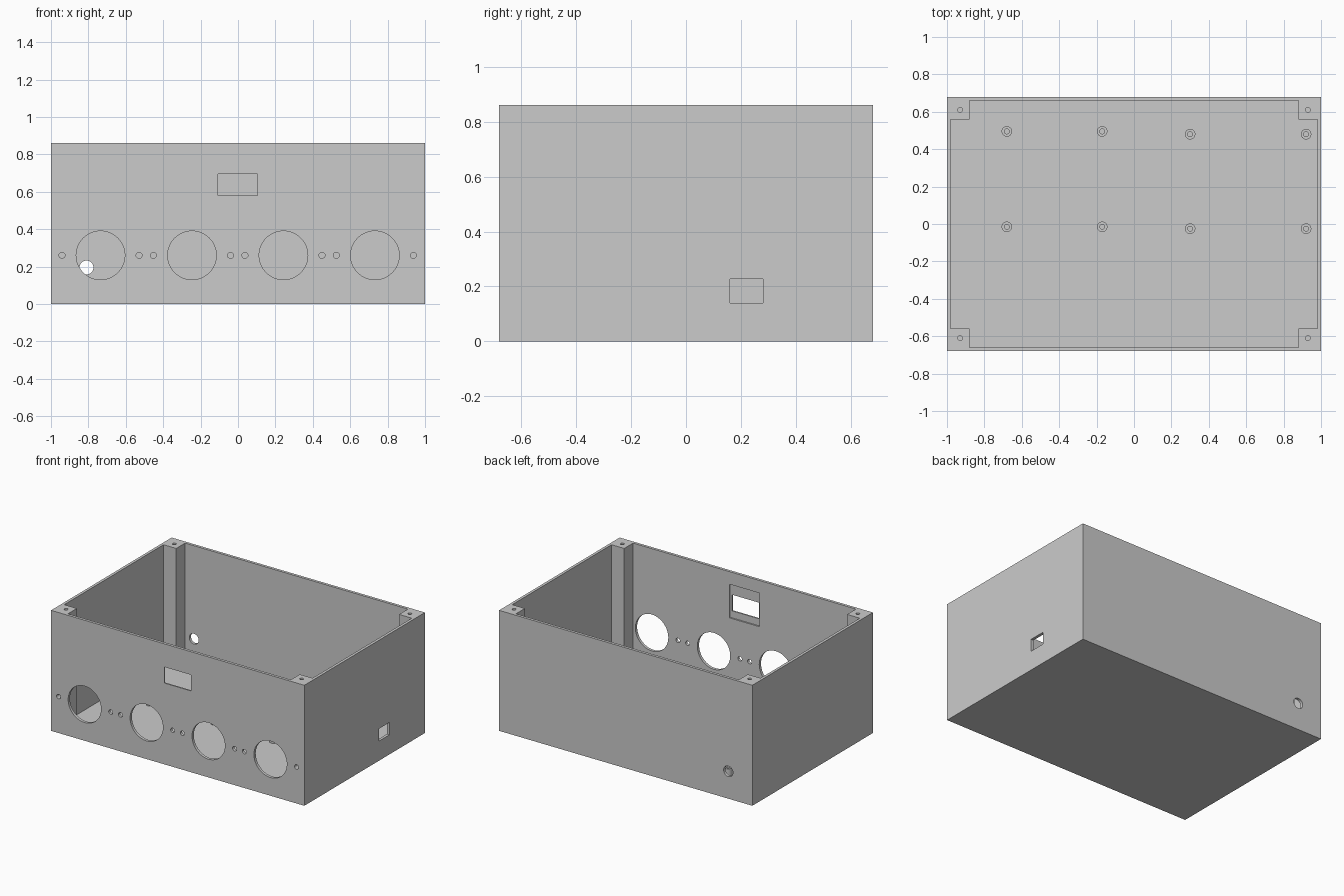
import bpy
import bmesh
from math import radians
from mathutils import Matrix, Vector

if "Cube" in bpy.data.objects:
    bpy.data.objects.remove(bpy.data.objects["Cube"])

W, D, H = 1.0, 0.68, 0.86      # half width, half depth, height
WALL, POST = 0.02, 0.12        # wall thickness, corner post size from outside

grey = bpy.data.materials.new("plain grey")
grey.use_nodes = True
colour = (0.6, 0.6, 0.6, 1)
grey.diffuse_color = colour
grey.node_tree.nodes["Principled BSDF"].inputs["Base Color"].default_value = colour


def finish(bm, name):
    bmesh.ops.recalc_face_normals(bm, faces=bm.faces)
    mesh = bpy.data.meshes.new(name)
    bm.to_mesh(mesh)
    bm.free()
    mesh.materials.append(grey)
    obj = bpy.data.objects.new(name, mesh)
    bpy.context.collection.objects.link(obj)
    return obj


def block(name, low, high):
    low, high = Vector(low), Vector(high)
    bm = bmesh.new()
    bmesh.ops.create_cube(bm, size=1, matrix=Matrix.Translation((low + high) / 2)
                          @ Matrix.Diagonal((*(high - low), 1)))
    return finish(bm, name)


def rod(name, centre, radius, length, along_y=False, sides=32):
    turn = Matrix.Rotation(radians(90 if along_y else 0), 4, 'X')
    bm = bmesh.new()
    bmesh.ops.create_cone(bm, cap_ends=True, segments=sides, radius1=radius, radius2=radius,
                          depth=length, matrix=Matrix.Translation(centre) @ turn)
    return finish(bm, name)


def prism(name, outline, bottom, top):
    bm = bmesh.new()
    face = bm.faces.new([bm.verts.new((x, y, bottom)) for x, y in outline])
    made = bmesh.ops.extrude_face_region(bm, geom=[face])["geom"]
    bmesh.ops.translate(bm, vec=(0, 0, top - bottom),
                        verts=[v for v in made if isinstance(v, bmesh.types.BMVert)])
    return finish(bm, name)


def carve(obj, cutters):
    # Cut every shape out, keep the result, then discard the cutters
    for cutter in cutters:
        cutter.hide_render = True
        mod = obj.modifiers.new("cut", 'BOOLEAN')
        mod.operation, mod.solver, mod.object = 'DIFFERENCE', 'EXACT', cutter
    bpy.context.view_layer.update()
    result = bpy.data.meshes.new_from_object(obj.evaluated_get(bpy.context.evaluated_depsgraph_get()))
    obj.modifiers.clear()
    obj.data = result
    for cutter in cutters:
        bpy.data.objects.remove(cutter)
    bpy.ops.object.select_all(action='DESELECT')
    obj.select_set(True)
    bpy.context.view_layer.objects.active = obj
    bpy.ops.object.shade_smooth_by_angle(angle=radians(30))


# Open box; the cavity outline leaves a square post in each corner
case = block("case", (-W, -D, 0), (W, D, H))
ix, iy, px, py = W - WALL, D - WALL, W - POST, D - POST
corner = [(ix, py), (px, py), (px, iy)]
outline = []
for sx, sy in ((1, 1), (-1, 1), (-1, -1), (1, -1)):
    points = [(sx * x, sy * y) for x, y in corner]
    outline += points if sx * sy > 0 else points[::-1]
cuts = [prism("cavity", outline, WALL, H + 0.1)]

# Lid screw holes in the posts
for sx in (-1, 1):
    for sy in (-1, 1):
        cuts.append(rod("lid_hole", (sx * 0.93, sy * 0.61, H), 0.013, 0.2))

# Four round front openings, each with a screw hole either side
for x in (-0.735, -0.246, 0.243, 0.732):
    cuts.append(rod("round_opening", (x, -D, 0.26), 0.13, 0.1, True, 64))
    for side in (-1, 1):
        cuts.append(rod("screw_hole", (x + side * 0.206, -D, 0.26), 0.016, 0.1, True))

# Display window with a wider recess on the inside
cuts.append(block("window", (-0.106, -D - 0.1, 0.58), (0.104, -D + 0.1, 0.695)))
cuts.append(block("window_recess", (-0.12, -D + 0.01, 0.53), (0.12, -D + 0.1, 0.77)))

# Cable hole in the back and socket opening in the left side
cuts.append(rod("cable_hole", (-0.81, D, 0.195), 0.037, 0.1, True))
cuts.append(block("socket", (W - 0.1, 0.16, 0.14), (W + 0.1, 0.28, 0.228)))
carve(case, cuts)

# Hollow standoffs for two circuit boards
TOP = 0.12
for xs, ys in (((-0.68, -0.17), (-0.015, 0.495)), ((0.30, 0.92), (-0.025, 0.48))):
    for x in xs:
        for y in ys:
            post = rod("standoff", (x, y, (WALL + TOP) / 2), 0.028, TOP - WALL)
            carve(post, [rod("bore", (x, y, TOP), 0.013, 0.18)])
